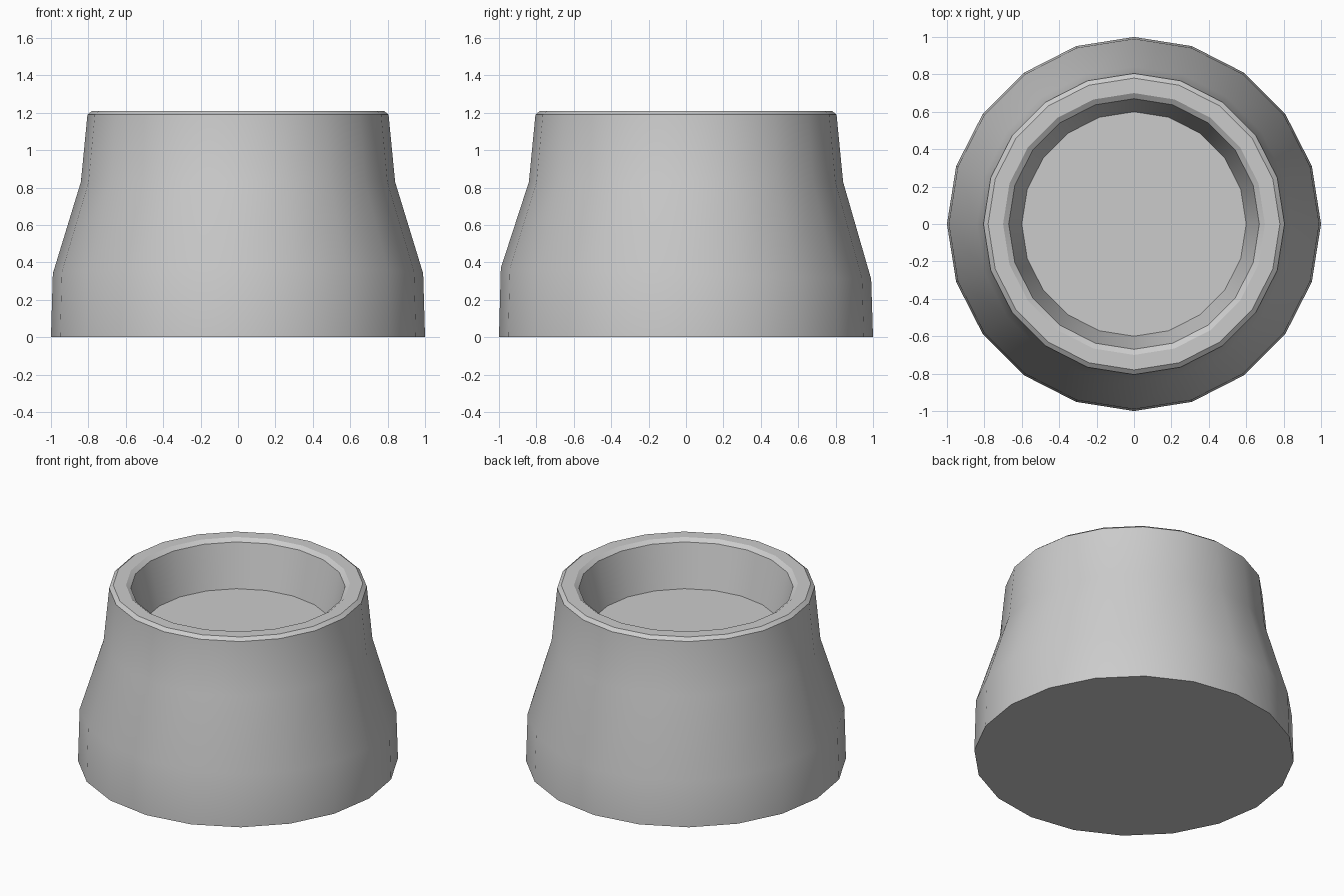
import bpy, bmesh, math

if "Cube" in bpy.data.objects:
    bpy.data.objects.remove(bpy.data.objects["Cube"])

SIDES = 20
# (radius, height, tilt towards the front) from the outer base to the cup floor
PROFILE = [(1.0, 0.0, 0), (0.99, 0.34, 0.03), (0.84, 0.83, 0), (0.805, 1.19, 0),
           (0.78, 1.21, 0), (0.70, 1.21, 0), (0.67, 1.19, 0), (0.60, 0.90, 0)]

bm = bmesh.new()


def ring(radius, height, tilt):
    verts = []
    for i in range(SIDES):
        a = 2 * math.pi * i / SIDES
        x, y = radius * math.cos(a), radius * math.sin(a)
        verts.append(bm.verts.new((x, y, height - tilt * y)))
    return verts


# Turned wall: outer side, chamfered rim and inner side
rings = [ring(*p) for p in PROFILE]
for low, high in zip(rings, rings[1:]):
    for i in range(SIDES):
        j = (i + 1) % SIDES
        bm.faces.new((low[i], low[j], high[j], high[i]))

# Flat underside and recessed floor
bm.faces.new(rings[0][::-1])
bm.faces.new(rings[-1])
bmesh.ops.recalc_face_normals(bm, faces=bm.faces[:])

mesh = bpy.data.meshes.new("round_cup")
bm.to_mesh(mesh)
bm.free()
cup = bpy.data.objects.new("round_cup", mesh)
bpy.context.collection.objects.link(cup)

# Smooth walls, sharp rim and base edges
bpy.context.view_layer.objects.active = cup
cup.select_set(True)
bpy.ops.object.shade_smooth_by_angle(angle=math.radians(30))
